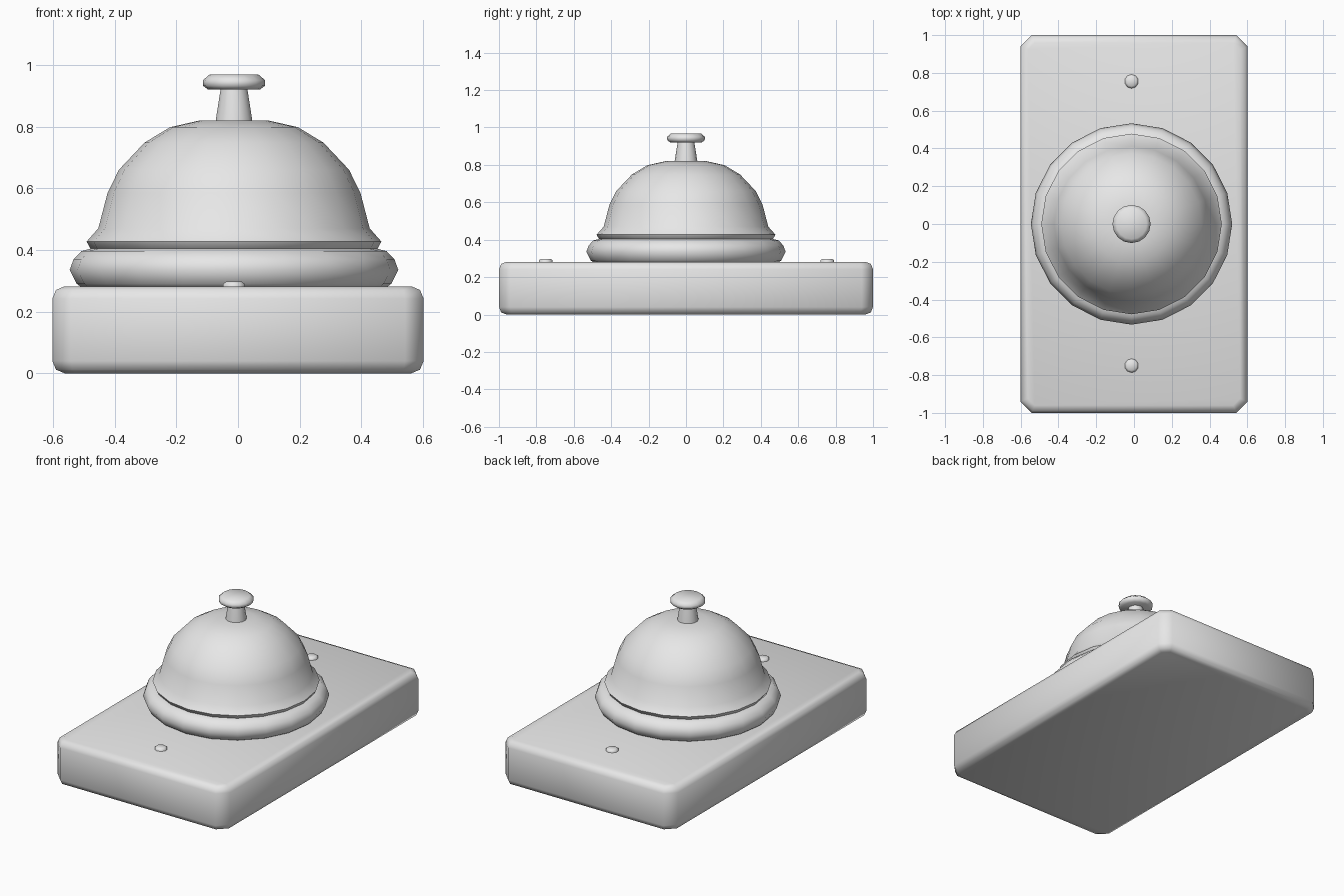
import bpy
import bmesh
import math

cube = bpy.data.objects.get("Cube")
if cube:
    bpy.data.objects.remove(cube, do_unlink=True)

# One plain grey for every part
grey = bpy.data.materials.new("light grey")
grey.use_nodes = True
grey.diffuse_color = (0.8, 0.8, 0.8, 1)
grey.node_tree.nodes["Principled BSDF"].inputs["Base Color"].default_value = (0.8, 0.8, 0.8, 1)

AXIS_X = -0.013


def finish(name, bm, location, angle=60):
    bmesh.ops.recalc_face_normals(bm, faces=bm.faces)
    mesh = bpy.data.meshes.new(name)
    bm.to_mesh(mesh)
    bm.free()
    mesh.materials.append(grey)
    obj = bpy.data.objects.new(name, mesh)
    obj.location = location
    bpy.context.collection.objects.link(obj)
    bpy.ops.object.select_all(action="DESELECT")
    obj.select_set(True)
    bpy.context.view_layer.objects.active = obj
    bpy.ops.object.shade_smooth_by_angle(angle=math.radians(angle))
    return obj


def turned(name, profile, sides, y=0):
    """Closed solid of revolution from (radius, height) points, bottom to top."""
    bm = bmesh.new()
    rings = []
    for r, z in profile:
        rings.append([bm.verts.new((r * math.sin(math.tau * i / sides),
                                    r * math.cos(math.tau * i / sides), z))
                      for i in range(sides)])
    for low, high in zip(rings, rings[1:]):
        for i in range(sides):
            j = (i + 1) % sides
            bm.faces.new((low[i], low[j], high[j], high[i]))
    bm.faces.new(rings[0])
    bm.faces.new(rings[-1])
    return finish(name, bm, (AXIS_X, y, 0))


# Base block: chamfered upright corners, rounded top and bottom rims
bm = bmesh.new()
bmesh.ops.create_cube(bm, size=1)
bmesh.ops.scale(bm, vec=(1.204, 2, 0.282), verts=bm.verts)
upright = [e for e in bm.edges if abs(e.verts[0].co.z - e.verts[1].co.z) > 0.1]
bmesh.ops.bevel(bm, geom=upright, offset=0.06, segments=1, affect="EDGES")
rims = [e for e in bm.edges if abs(e.verts[0].co.z - e.verts[1].co.z) < 0.01]
bmesh.ops.bevel(bm, geom=rims, offset=0.04, segments=2, profile=0.5, affect="EDGES")
finish("base_block", bm, (0, 0, 0.141))

# Ring under the bell
turned("base_ring", [(0.49, 0.275), (0.51, 0.29), (0.533, 0.335), (0.52, 0.37),
                     (0.495, 0.396), (0.46, 0.405)], 20)

# Bell dome with flared lip
turned("bell_dome", [(0.455, 0.4), (0.466, 0.405), (0.478, 0.427), (0.44, 0.47),
                     (0.41, 0.585), (0.373, 0.66), (0.29, 0.748), (0.207, 0.798),
                     (0.11, 0.82)], 20)

# Plunger
turned("plunger_stem", [(0.062, 0.8), (0.06, 0.825), (0.044, 0.925)], 14)
turned("plunger_knob", [(0.084, 0.92), (0.1, 0.932), (0.101, 0.95),
                        (0.08, 0.968)], 16)

# Screw heads in front of and behind the bell
for side, y in (("front", -0.75), ("back", 0.755)):
    turned(side + "_screw", [(0.037, 0.275), (0.037, 0.289), (0.026, 0.298)], 10, y)
